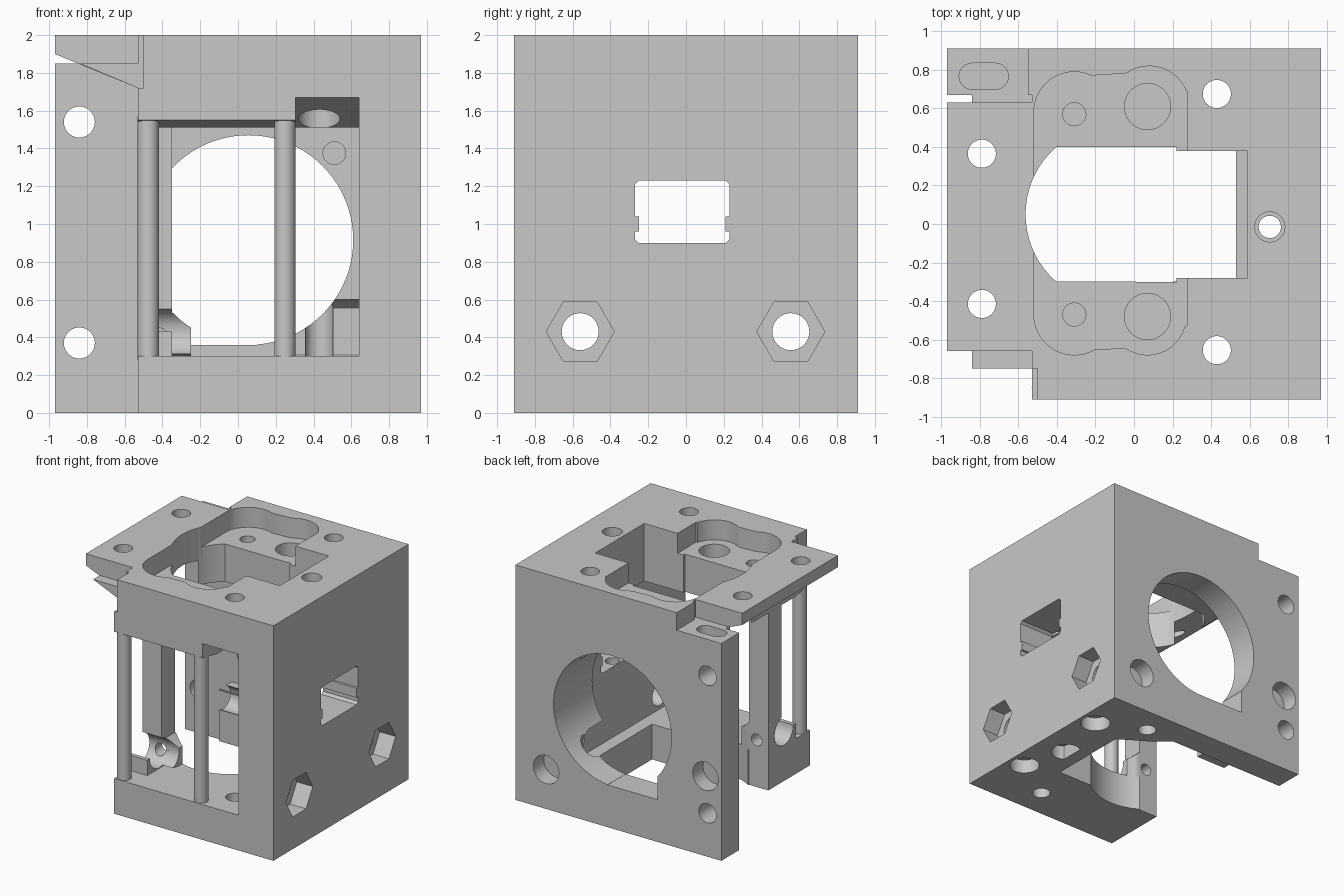
import bpy, bmesh, math

cube = bpy.data.objects.get("Cube")
if cube:
    bpy.data.objects.remove(cube, do_unlink=True)

grey = bpy.data.materials.new("plain_grey")
grey.use_nodes = True
grey.diffuse_color = (0.58, 0.58, 0.58, 1)
grey.node_tree.nodes["Principled BSDF"].inputs["Base Color"].default_value = (0.58, 0.58, 0.58, 1)
parts = []


def prism(axis, points, span):
    """Shape maker: an outline in the two other coordinates, extruded along an axis."""
    index = "xyz".index(axis)

    def build(bm):
        rings = []
        for t in span:
            ring = []
            for p in points:
                co = list(p)
                co.insert(index, t)
                ring.append(bm.verts.new(co))
            bm.faces.new(ring)
            rings.append(ring)
        low, high = rings
        for i in range(len(points)):
            j = (i + 1) % len(points)
            bm.faces.new((low[i], low[j], high[j], high[i]))
    return build


def arc(centre, r, start, end, steps):
    angles = [math.radians(start + (end - start) * i / steps) for i in range(steps + 1)]
    return [(centre[0] + r * math.cos(a), centre[1] + r * math.sin(a)) for a in angles]


def cyl(axis, centre, r, span, sides=40):
    return prism(axis, arc(centre, r, 0, 360, sides)[:-1], span)


def box(x, y, z):
    return prism("z", [(x[0], y[0]), (x[1], y[0]), (x[1], y[1]), (x[0], y[1])], z)


def make(name, shapes):
    bm = bmesh.new()
    for shape in shapes:
        shape(bm)
    bmesh.ops.recalc_face_normals(bm, faces=bm.faces)
    mesh = bpy.data.meshes.new(name)
    bm.to_mesh(mesh)
    bm.free()
    mesh.materials.append(grey)
    obj = bpy.data.objects.new(name, mesh)
    bpy.context.scene.collection.objects.link(obj)
    return obj


def part(name, shape, *cut_groups):
    """Make a part and cut it with groups of separate, non-touching shapes."""
    obj = make(name, [shape])
    for shapes in cut_groups:
        tool = make("cutter", shapes)
        tool.hide_render = True
        mod = obj.modifiers.new("cut", "BOOLEAN")
        mod.operation, mod.solver, mod.object = "DIFFERENCE", "EXACT", tool
        bpy.context.view_layer.objects.active = obj
        bpy.ops.object.modifier_apply(modifier=mod.name)
        bpy.data.objects.remove(tool, do_unlink=True)
    parts.append(obj)


# Shared cutters: screw holes, long bores, nut seats, round opening, top recess
back_screw = cyl("z", (.43, .675), .073, (-.1, 2.1))
front_screw = cyl("z", (.43, -.655), .073, (-.1, 2.1))
long_bores = [cyl("x", (y, .43), .098, (-.7, 1.1)) for y in (-.56, .555)]
nut_seats = [cyl("x", (y, .43), .18, (.82, 1.1), 6) for y in (-.56, .555)]
round_opening = cyl("y", (.055, .915), .555, (-1, 1), 80)
recess = prism("z", arc((-.31, -.47), .21, 180, 300, 14) + arc((.07, -.48), .2, 235, 345, 12)
               + [(.275, -.53), (.275, .69)] + arc((.08, .615), .205, 22, 125, 12)
               + arc((-.31, .58), .21, 65, 180, 14), (1.83, 2.1))
recess_holes = [cyl("z", c, r, (1.62, 1.95)) for c, r in
                [((-.31, .57), .06), ((.07, .61), .12), ((-.31, -.47), .06), ((.07, -.48), .12)]]
top_opening = prism("z", arc((-.1, .05), .463, 131, 229, 18)
                    + [(.22, -.3), (.22, -.28), (.59, -.28), (.59, .38), (.22, .38), (.22, .4)],
                    (1.4, 2.1))

# Back wall with its lowered corner
part("back_wall",
     prism("y", [(-.97, 0), (.97, 0), (.97, 2), (-.55, 2), (-.55, 1.85), (-.97, 1.85)], (.67, .91)),
     [round_opening, recess, nut_seats[1],
      cyl("y", (-.84, 1.54), .082, (.5, 1)),
      cyl("y", (-.84, .37), .082, (.5, 1)),
      cyl("y", (-.82, .68), .12, (.77, 1)),
      cyl("y", (.68, .335), .12, (.77, 1)),
      prism("z", arc((-.84, .767), .068, 90, 270, 12) + arc((-.72, .767), .068, -90, 90, 12),
            (1.65, 1.95))],
     [back_screw, recess_holes[1], box((-.37, .1), (.6, 1), (.36, .85))])

# Thick top with recess, opening, sloped window lip and relief
part("top_block", box((-.53, .97), (-.91, .67), (1.51, 2)),
     [recess, back_screw, front_screw,
      cyl("z", (.705, -.015), .078, (1.85, 2.1)),
      box((-.7, -.5), (-1, -.75), (1.72, 2.1)),
      prism("x", [(-1, 1.4), (-1, 1.57), (-.91, 1.55), (-.7, 1.505), (-.7, 1.4)], (-.7, .305))],
     [top_opening, cyl("z", (.705, -.015), .058, (1.4, 2.1))] + recess_holes,
     [prism("x", [(-1, 1.4), (-1, 1.71), (-.91, 1.67), (-.54, 1.505), (-.54, 1.4)], (.305, .64))],
     [cyl("z", (.43, -.655), .11, (1.4, 1.68))])

# Sloped side plate and the thin gusset beneath it
part("side_plate",
     prism("y", [(-.97, 2), (-.53, 2), (-.53, 1.72), (-.97, 1.9)], (-.66, .63)),
     [top_opening] + [cyl("z", (-.79, y), .073, (1.5, 2.1)) for y in (.365, -.415)])
for name, span in (("front_gusset", (-.75, -.66)), ("back_gusset", (.63, .67))):
    part(name, prism("y", [(-.84, 1.85), (-.53, 1.85), (-.53, 1.72)], span))

# Side wall with window, bores, hexagon nut seats and base pockets
window = [(-.25, .9), (.21, .9), (.23, .92), (.23, .96), (.21, .96), (.21, 1.04), (.23, 1.04),
          (.23, 1.21), (.21, 1.23), (-.25, 1.23), (-.27, 1.21), (-.27, 1.04), (-.25, 1.04),
          (-.25, .96), (-.27, .96), (-.27, .92)]
part("side_wall", box((.64, .97), (-.91, .67), (0, 1.51)),
     [cyl("z", (.705, -.015), .058, (-.1, 1.6)),
      cyl("z", (.82, .49), .12, (-.1, .12)),
      cyl("z", (.82, -.4), .12, (-.1, .12))] + nut_seats,
     long_bores + [prism("x", window, (.4, 1.1)),
                   cyl("z", (.705, -.015), .12, (-.1, .12))])

# Floor with its open slot, bowed on the front edge
part("floor",
     prism("z", [(-.53, -.91), (.64, -.91), (.64, .67), (.15, .67), (.26, .57), (.53, .4),
                 (.53, -.3)] + arc((-.1, .05), .463, -49, -122, 16)
           + [(-.35, -.35), (-.53, -.35)], (0, .3)),
     [back_screw, front_screw])

# Upright post with a rounded trough at its foot, and the foot's inner extension
trough = (-.56, .43)
part("side_post",
     prism("x", [(-.35, .29), (-.35, 1.52), (-.53, 1.52)] + arc(trough, .125, 76, -180, 28)
           + [(-.72, .43), (-.72, .29)], (-.53, -.35)),
     [cyl("y", (-.42, .4), .05, (-.6, -.3))])
part("post_foot",
     prism("x", [(-.35, .29), (-.35, .53)] + arc(trough, .125, 53, -70, 16), (-.35, -.25)),
     [round_opening], [cyl("z", (-.1, .05), .463, (0, 1), 80)])

# Foot and thickened bored block on the inside of the back wall
part("back_foot", box((-.53, -.25), (.5, .67), (.08, .52)), [round_opening], [long_bores[1]])
part("bored_block", box((.3, .64), (.39, .67), (.3, 1.51)),
     [round_opening], [back_screw, cyl("y", (.51, 1.375), .06, (.3, .5))],
     [prism("x", [(.3, .26), (.3, .6), (.555, .6)] + arc((.555, .43), .17, 85, -85, 20)
            + [(.555, .26)], (.2, .7))])

# Upright rods across the front window
for name, x in (("left_rod", -.475), ("right_rod", .248)):
    part(name, cyl("z", (x, -.85), .056, (.28, 1.57), 32))

for obj in parts:
    obj.select_set(True)
bpy.context.view_layer.objects.active = parts[0]
bpy.ops.object.shade_smooth_by_angle(angle=math.radians(30))
